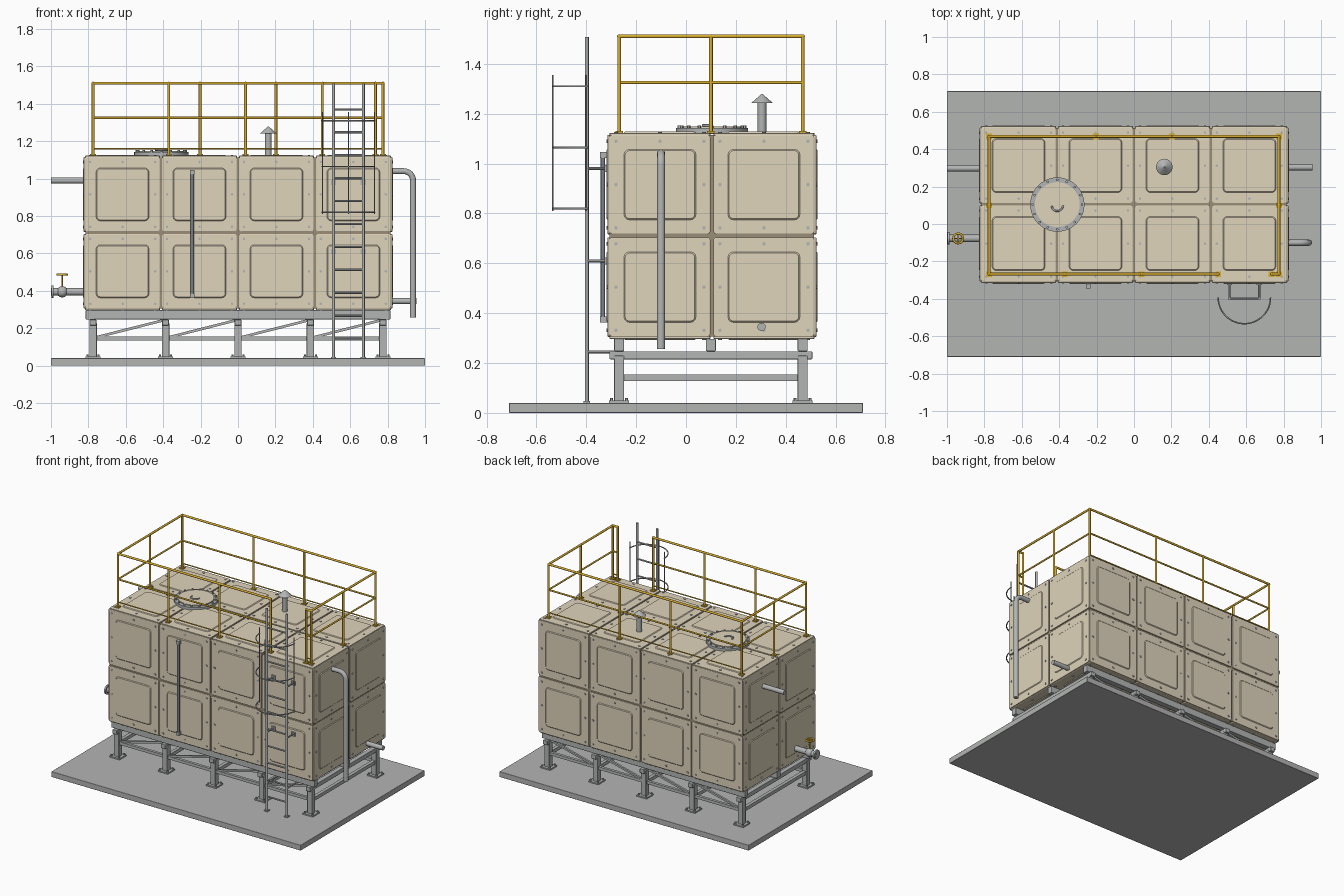
import bpy, bmesh, math
from mathutils import Vector as V, Matrix

if "Cube" in bpy.data.objects:
    bpy.data.objects.remove(bpy.data.objects["Cube"])


def material(name, r, g, b):
    m = bpy.data.materials.new(name)
    m.diffuse_color = (r, g, b, 1)
    m.use_nodes = True
    m.node_tree.nodes["Principled BSDF"].inputs["Base Color"].default_value = m.diffuse_color
    return m


TAN = material("tan_panel", 0.74, 0.66, 0.50)
SEAM = material("brown_sealant", 0.33, 0.27, 0.18)
GREY = material("galvanised_steel", 0.45, 0.46, 0.46)
SLAB = material("concrete", 0.45, 0.46, 0.45)
GOLD = material("safety_yellow", 0.70, 0.43, 0.03)
DARK = material("dark_steel", 0.20, 0.22, 0.25)


def finish(name, bm, mat, bevel=0, angle=35):
    bmesh.ops.recalc_face_normals(bm, faces=bm.faces)
    me = bpy.data.meshes.new(name)
    bm.to_mesh(me)
    bm.free()
    me.materials.clear()
    me.materials.append(mat)
    ob = bpy.data.objects.new(name, me)
    bpy.context.collection.objects.link(ob)
    bpy.ops.object.select_all(action='DESELECT')
    ob.select_set(True)
    bpy.context.view_layer.objects.active = ob
    bpy.ops.object.shade_smooth_by_angle(angle=math.radians(angle))
    if bevel:
        mod = ob.modifiers.new("edge_bevel", 'BEVEL')
        mod.width, mod.segments, mod.harden_normals = bevel, 2, True
    return ob


def box(bm, x0, x1, y0, y1, z0, z1):
    m = Matrix.Translation(((x0 + x1) / 2, (y0 + y1) / 2, (z0 + z1) / 2))
    bmesh.ops.create_cube(bm, size=1, matrix=m @ Matrix.Diagonal((x1 - x0, y1 - y0, z1 - z0, 1)))


def rod(bm, p, q, r, n=12, r2=None, spin=0.0):
    p, q = V(p), V(q)
    d = q - p
    m = Matrix.Translation((p + q) / 2) @ d.to_track_quat('Z', 'Y').to_matrix().to_4x4() @ Matrix.Rotation(spin, 4, 'Z')
    bmesh.ops.create_cone(bm, cap_ends=True, segments=n, radius1=r, radius2=r if r2 is None else r2,
                          depth=d.length, matrix=m)


def square_bar(bm, p, q, w):
    rod(bm, p, q, w * 0.7071, 4, spin=math.pi / 4)


def tube(name, paths, r, mat, cyclic=False):
    cu = bpy.data.curves.new(name, 'CURVE')
    cu.dimensions, cu.bevel_depth, cu.bevel_resolution, cu.use_fill_caps = '3D', r, 3, True
    for pts in paths:
        s = cu.splines.new('POLY')
        s.points.add(len(pts) - 1)
        s.use_cyclic_u = cyclic
        for a, p in zip(s.points, pts):
            a.co = (*p, 1)
    tmp = bpy.data.objects.new("tmp", cu)
    bpy.context.collection.objects.link(tmp)
    me = bpy.data.meshes.new_from_object(tmp.evaluated_get(bpy.context.evaluated_depsgraph_get()))
    bpy.data.objects.remove(tmp)
    bm = bmesh.new()
    bm.from_mesh(me)
    bmesh.ops.remove_doubles(bm, verts=bm.verts, dist=1e-5)
    bpy.data.meshes.remove(me)
    return finish(name, bm, mat, 0, 50)


def arc(c, r, a0, a1, n, u=V((1, 0, 0)), v=V((0, 1, 0))):
    return [V(c) + u * r * math.cos(a) + v * r * math.sin(a)
            for a in (math.radians(a0 + (a1 - a0) * i / n) for i in range(n + 1))]


# Concrete slab
bm = bmesh.new()
box(bm, -1, 1, -0.71, 0.71, 0, 0.04)
finish("base_slab", bm, SLAB, 0.003)

# Tank core, seen only in the seams between panels
HX, HY, HZ, CY, CZ = 0.823, 0.417, 0.411, 0.104, 0.71
bm = bmesh.new()
e = 0.007
box(bm, -HX + e, HX - e, CY - HY + e, CY + HY - e, CZ - HZ + e, CZ + HZ - e)
finish("tank_core_seams", bm, SEAM)


# Pressed panels: stacked rounded rectangles, with bolts round the rim
def panel(bm, bolts, c, u, v, n, hu, hv):
    rings = []
    for inset, z, rad in ((0, -0.012, .012), (0, 0, .012), (.003, .002, .012), (.058, .002, .022),
                          (.063, .0065, .018)):
        a, b, ring = hu - inset, hv - inset, []
        for k, (sx, sy) in enumerate(((1, 1), (-1, 1), (-1, -1), (1, -1))):
            o = c + u * sx * (a - rad) + v * sy * (b - rad) + n * z
            ring += [bm.verts.new(p) for p in arc(o, rad, 90 * k, 90 * k + 90, 3, u, v)]
        rings.append(ring)
    for r0, r1 in zip(rings, rings[1:]):
        for i in range(len(r0)):
            j = (i + 1) % len(r0)
            bm.faces.new((r0[i], r0[j], r1[j], r1[i]))
    bm.faces.new(rings[-1])
    bm.faces.new(rings[0][::-1])
    for i in (-1, 0, 1):
        for j in (-1, 0, 1):
            if i or j:
                p = c + u * i * (hu - 0.026) + v * j * (hv - 0.026)
                rod(bolts, p, p + n * 0.006, 0.0075, 6)


X, Y, Z = V((1, 0, 0)), V((0, 1, 0)), V((0, 0, 1))
MID = V((0, CY, CZ))
pan, bolts = bmesh.new(), bmesh.new()
for u, v, n, hu, hv, hn, nu, nv in ((X, Z, -Y, HX, HZ, HY, 4, 2), (X, Z, Y, HX, HZ, HY, 4, 2),
                                    (Y, Z, X, HY, HZ, HX, 2, 2), (Y, Z, -X, HY, HZ, HX, 2, 2),
                                    (X, Y, Z, HX, HY, HZ, 4, 2), (X, Y, -Z, HX, HY, HZ, 4, 2)):
    for i in range(nu):
        for j in range(nv):
            c = MID + n * hn + u * hu * ((2 * i + 1) / nu - 1) + v * hv * ((2 * j + 1) / nv - 1)
            panel(pan, bolts, c, u, v, n, hu / nu - 0.006, hv / nv - 0.006)
finish("tank_panels", pan, TAN, 0, 8)
finish("panel_bolts", bolts, GREY)

# Support frame: three long beams, five cross frames with legs, side braces
LEGX, LEGY = [-0.775, -0.3875, 0, 0.3875, 0.775], [-0.268, 0.468]
bm, br, ft = bmesh.new(), bmesh.new(), bmesh.new()
for y in (-0.268, 0.1, 0.468):
    box(bm, -0.815, 0.815, y - 0.02, y + 0.02, 0.247, 0.297)
for i, x in enumerate(LEGX):
    box(bm, x - 0.018, x + 0.018, -0.307, 0.507, 0.215, 0.247)
    box(br, x - 0.012, x + 0.012, LEGY[0], LEGY[1], 0.128, 0.153)
    for y in LEGY:
        box(bm, x - 0.02, x + 0.02, y - 0.02, y + 0.02, 0.045, 0.23)
        box(ft, x - 0.04, x + 0.04, y - 0.04, y + 0.04, 0.038, 0.049)
        for sx in (-1, 1):
            for sy in (-1, 1):
                p = V((x + sx * 0.03, y + sy * 0.03, 0.045))
                rod(ft, p, p + Z * 0.015, 0.006, 6)
        if i < 4:
            box(br, x, LEGX[i + 1], y - 0.01, y + 0.01, 0.134, 0.155)
            square_bar(br, (x + 0.01, y, 0.15), (LEGX[i + 1] - 0.01, y, 0.243), 0.014)
finish("support_beams_and_legs", bm, GREY, 0.004)
finish("frame_braces", br, GREY)
finish("foot_plates", ft, GREY)

# Guard rail with a gap for the ladder
FY, BY, RX, T = -0.268, 0.468, 0.775, 1.125
bm = bmesh.new()
posts = [(x, FY) for x in (-RX, -0.37, 0.04, 0.45, 0.735, RX)]
posts += [(x, BY) for x in (-RX, -0.203, 0.203, RX)] + [(-RX, 0.1), (RX, 0.1)]
for x, y in posts:
    rod(bm, (x, y, T), (x, y, 1.51), 0.0075)
    box(bm, x - 0.015, x + 0.015, y - 0.015, y + 0.015, T - 0.004, T + 0.006)
runs = [((-RX, FY), (0.45, FY)), ((0.735, FY), (RX, FY)), ((-RX, BY), (RX, BY)),
        ((-RX, FY), (-RX, BY)), ((RX, FY), (RX, BY))]
for k, (a, b) in enumerate(runs):
    for z, r in ((1.51, 0.0075), (1.325, 0.006)):
        rod(bm, (*a, z), (*b, z), r)
    if k < 3:
        rod(bm, (*a, 1.16), (*b, 1.16), 0.004)
for x, y in posts:
    bmesh.ops.create_uvsphere(bm, u_segments=10, v_segments=6, radius=0.0085,
                              matrix=Matrix.Translation((x, y, 1.51)))
finish("guard_rail", bm, GOLD)

# Access hatch
hc = V((-0.41, CY, 0))
bm = bmesh.new()
rod(bm, hc + Z * 1.118, hc + Z * 1.142, 0.145, 40)
for p in arc(hc, 0.132, 0, 337.5, 15):
    rod(bm, p + Z * 1.14, p + Z * 1.152, 0.007, 6)
finish("hatch_ring", bm, GREY)
bm = bmesh.new()
rod(bm, hc + Z * 1.14, hc + Z * 1.149, 0.12, 40)
finish("hatch_lid", bm, TAN)
tube("hatch_handle", [arc(hc + V((0, -0.005, 1.153)), 0.03, 180, 360, 10)], 0.005, GREY)

# Roof vent with conical cap
bm = bmesh.new()
rod(bm, (0.162, 0.305, 1.12), (0.162, 0.305, 1.25), 0.0175, 20)
rod(bm, (0.162, 0.305, 1.242), (0.162, 0.305, 1.278), 0.044, 24, 0.003)
finish("roof_vent", bm, GREY)

# Ladder with rungs and standoffs
LX, LY = (0.51, 0.67), -0.398
bm = bmesh.new()
for x in LX:
    rod(bm, (x, LY, 0.04), (x, LY, 1.508), 0.008)
    box(bm, x - 0.014, x + 0.014, LY - 0.014, LY + 0.014, 0.038, 0.047)
    for z, y in ((0.98, -0.31), (0.61, -0.31), (0.245, -0.28)):
        rod(bm, (x, LY, z), (x, y, z), 0.006, 8)
        if z > 0.3:
            box(bm, x - 0.014, x + 0.014, -0.327, -0.314, z - 0.014, z + 0.014)
for i in range(11):
    rod(bm, (LX[0], LY, 0.145 + i * 0.1225), (LX[1], LY, 0.145 + i * 0.1225), 0.006, 8)
finish("ladder", bm, GREY)

# Safety cage hoops and uprights
tube("cage_hoops", [arc((0.59, -0.393, z), 0.14, 180, 360, 24) for z in (0.82, 1.065, 1.31)], 0.004, GREY)
tube("cage_uprights", [[(x, y, 0.81), (x, y, 1.355)] for x, y in
                       ((0.451, -0.4), (0.59, -0.534), (0.729, -0.4))], 0.003, GREY)

# Level gauge
bm = bmesh.new()
rod(bm, (-0.245, -0.333, 0.365), (-0.245, -0.333, 1.045), 0.009)
finish("level_gauge", bm, DARK)
bm = bmesh.new()
for z in (0.375, 1.035):
    box(bm, -0.257, -0.233, -0.344, -0.31, z - 0.012, z + 0.012)
finish("gauge_brackets", bm, GREY)

# Pipes: overflow with elbow, outlet, inlet
bend = arc((0.886, -0.1, 0.99), 0.05, 90, 0, 8, X, Z)
tube("overflow_pipe", [[V((0.815, -0.1, 1.04))] + bend + [V((0.936, -0.1, 0.257))]], 0.0165, GREY)
bm = bmesh.new()
rod(bm, (0.81, 0.303, 0.345), (0.955, 0.303, 0.345), 0.0165, 20)
finish("outlet_pipe", bm, GREY)
bm = bmesh.new()
rod(bm, (-0.81, 0.297, 0.99), (-1, 0.297, 0.99), 0.0165, 20)
finish("inlet_pipe", bm, GREY)

# Drain pipe with valve, end flange and handwheel
dy, dz, vx = -0.077, 0.395, -0.94
bm = bmesh.new()
rod(bm, (-0.81, dy, dz), (-1, dy, dz), 0.02, 20)
rod(bm, (-0.998, dy, dz), (-0.986, dy, dz), 0.033, 20)
bmesh.ops.create_uvsphere(bm, u_segments=20, v_segments=12, radius=0.03,
                          matrix=Matrix.Translation((vx, dy, dz)))
finish("drain_pipe_and_valve", bm, GREY)
bm = bmesh.new()
rod(bm, (vx, dy, dz), (vx, dy, 0.49), 0.005, 10)
for d in (X, Y):
    rod(bm, V((vx, dy, 0.487)) - d * 0.026, V((vx, dy, 0.487)) + d * 0.026, 0.003, 8)
finish("valve_stem", bm, GOLD)
tube("valve_handwheel", [arc((vx, dy, 0.487), 0.026, 0, 345, 23)], 0.006, GOLD, True)
